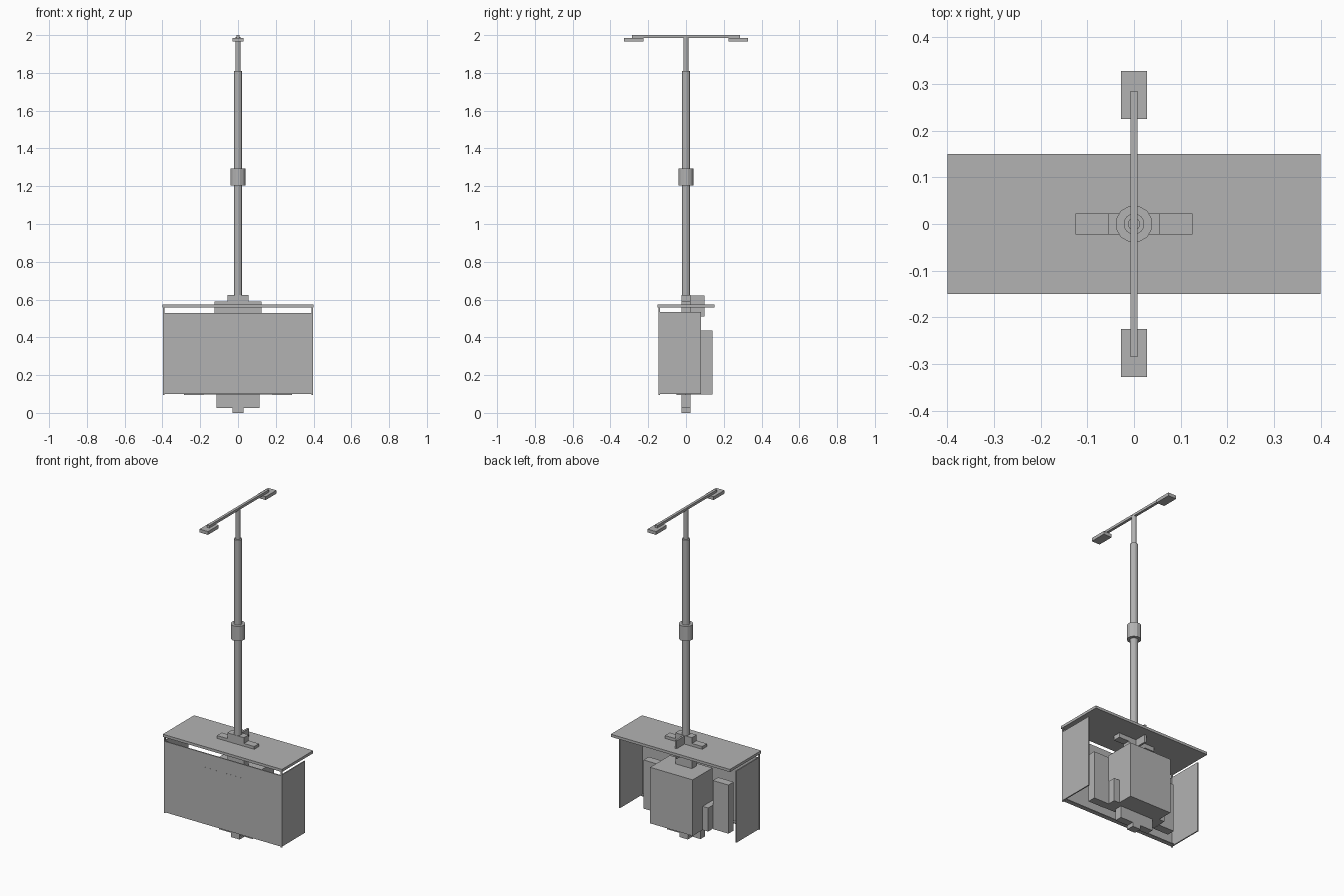
import bpy
import math

cube = bpy.data.objects.get("Cube")
if cube:
    bpy.data.objects.remove(cube, do_unlink=True)

grey = bpy.data.materials.new("plain grey")
grey.use_nodes = True
colour = (0.45, 0.45, 0.45, 1)
grey.diffuse_color = colour
grey.node_tree.nodes["Principled BSDF"].inputs["Base Color"].default_value = colour


def box(name, x, y, z):
    """Box from (min, max) ranges."""
    bpy.ops.mesh.primitive_cube_add(size=1)
    ob = bpy.context.object
    ob.name = name
    for v in ob.data.vertices:
        v.co = [lo + (c + 0.5) * (hi - lo) for c, (lo, hi) in zip(v.co, (x, y, z))]
    ob.data.materials.append(grey)
    return ob


def mirrored(name, x, y, z):
    """Box and its copy across x = 0."""
    box("left_" + name, x, y, z)
    box("right_" + name, (-x[1], -x[0]), y, z)


def tube(name, radius, z0, z1, sides=12):
    bpy.ops.mesh.primitive_cylinder_add(vertices=sides, radius=radius, depth=z1 - z0,
                                        location=(0, 0, (z0 + z1) / 2),
                                        rotation=(0, 0, math.pi / sides))
    ob = bpy.context.object
    ob.name = name
    ob.data.materials.append(grey)


# Telescopic pole
tube("main_pole", 0.0225, 0.57, 1.81)
tube("pole_collar", 0.04, 1.205, 1.295)
tube("inner_pole", 0.0135, 1.80, 1.99)

# Crossbar with an end pad on each side
box("crossbar", (-0.008, 0.008), (-0.285, 0.285), (1.985, 2.0))
for name, s in (("front", -1), ("back", 1)):
    ys = sorted((s * 0.225, s * 0.328))
    box(name + "_pad", (-0.028, 0.028), ys, (1.965, 1.985))

# Top plate and pole bracket
box("top_plate", (-0.4, 0.4), (-0.15, 0.15), (0.557, 0.573))
box("bracket_base", (-0.125, 0.125), (-0.023, 0.023), (0.53, 0.59))
box("bracket_step", (-0.056, 0.056), (-0.023, 0.023), (0.59, 0.625))
box("bracket_fin", (-0.006, 0.006), (0.02, 0.098), (0.51, 0.622))
box("bracket_neck", (-0.056, 0.056), (-0.023, 0.023), (0.43, 0.53))

# Cabinet panels, open at the back and the bottom
box("front_panel", (-0.39, 0.39), (-0.145, -0.138), (0.10, 0.53))
mirrored("side_panel", (0.388, 0.395), (-0.14, 0.08), (0.10, 0.535))
mirrored("corner_strip", (0.388, 0.396), (-0.145, -0.137), (0.095, 0.557))
box("front_lip", (-0.385, 0.385), (-0.14, -0.118), (0.10, 0.105))

# Row of small slots on the front panel
for i in range(8):
    cx = -0.12 + i * 0.035
    box(f"slot_{i + 1}", (cx - 0.006, cx + 0.006), (-0.146, -0.144), (0.442, 0.446))

# Inner unit with side blocks
box("inner_unit", (-0.143, 0.143), (-0.05, 0.14), (0.097, 0.437))
mirrored("unit_shoulder", (0.143, 0.18), (-0.05, 0.045), (0.097, 0.24))
mirrored("side_block", (0.18, 0.285), (-0.05, 0.0), (0.095, 0.39))

# Foot under the unit
box("foot_block", (-0.113, 0.113), (-0.023, 0.023), (0.025, 0.10))
box("foot_post", (-0.028, 0.028), (-0.025, 0.023), (0.0, 0.10))
